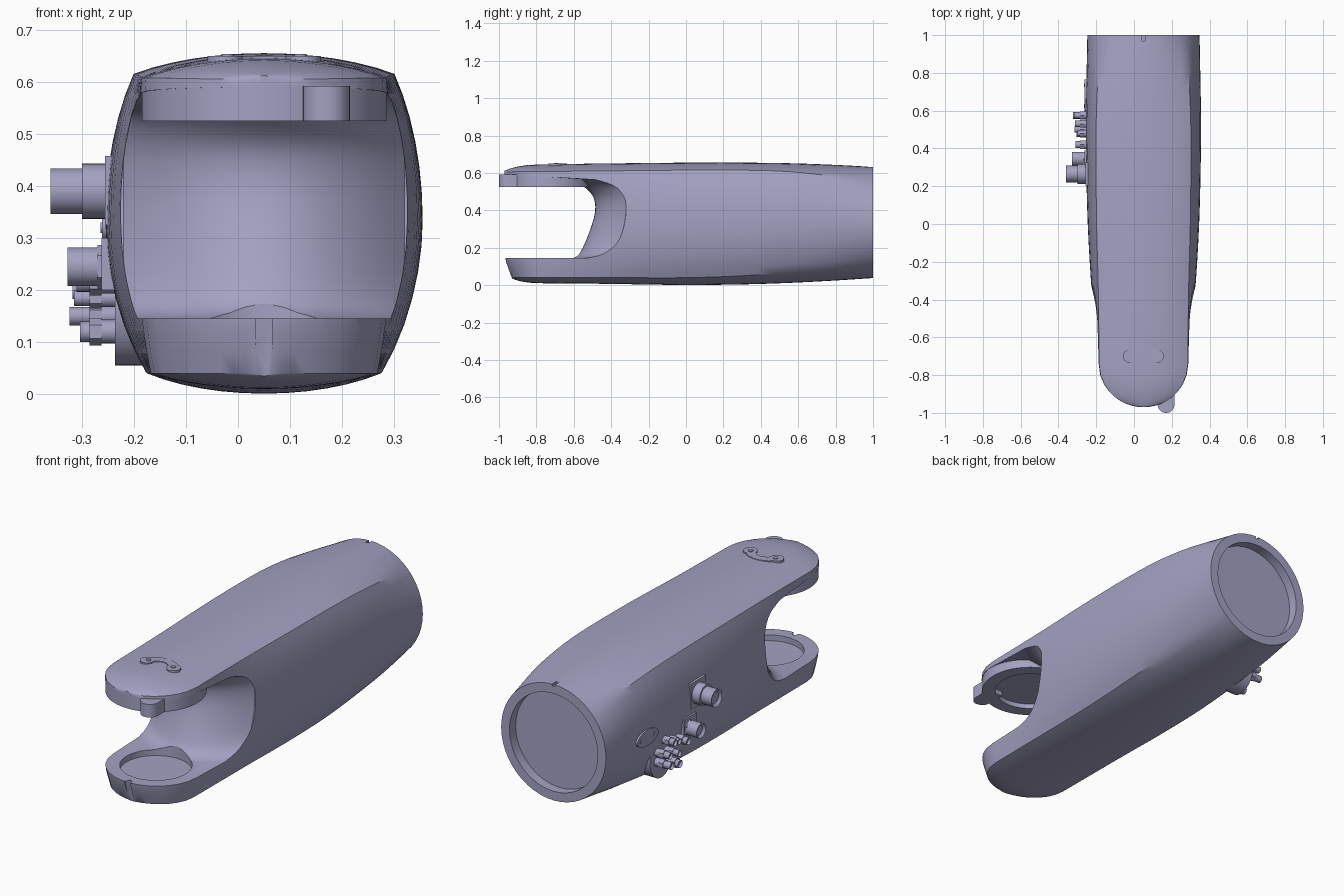
import bpy, bmesh, math
from mathutils import Matrix, Vector

if "Cube" in bpy.data.objects:
    bpy.data.objects.remove(bpy.data.objects["Cube"], do_unlink=True)

CX, ZM = 0.05, 0.335          # body axis
JY = -0.735                   # joint axis

mat = bpy.data.materials.new("lavender grey")
mat.use_nodes = True
COL = (0.37, 0.36, 0.54, 1)
mat.diffuse_color = COL
mat.node_tree.nodes["Principled BSDF"].inputs["Base Color"].default_value = COL


def finish(name, bm, smooth=True):
    bmesh.ops.recalc_face_normals(bm, faces=bm.faces[:])
    me = bpy.data.meshes.new(name)
    bm.to_mesh(me)
    bm.free()
    ob = bpy.data.objects.new(name, me)
    bpy.context.collection.objects.link(ob)
    me.materials.append(mat)
    if smooth:
        smooth_angle(ob)
    return ob


def select(ob):
    bpy.ops.object.select_all(action='DESELECT')
    ob.select_set(True)
    bpy.context.view_layer.objects.active = ob


def smooth_angle(ob):
    select(ob)
    bpy.ops.object.shade_smooth_by_angle(angle=math.radians(32))


def loft(bm, rings):
    """Skin a list of closed rings and cap both ends."""
    vs = [[bm.verts.new(p) for p in r] for r in rings]
    n = len(vs[0])
    for a, b in zip(vs, vs[1:]):
        for i in range(n):
            j = (i + 1) % n
            bm.faces.new((a[i], a[j], b[j], b[i]))
    bm.faces.new(vs[0])
    bm.faces.new(vs[-1])


def add_cyl(bm, a, b, r, seg=32, r2=None):
    a, b = Vector(a), Vector(b)
    d = b - a
    m = Matrix.Translation((a + b) / 2) @ d.to_track_quat('Z', 'Y').to_matrix().to_4x4()
    bmesh.ops.create_cone(bm, cap_ends=True, segments=seg, radius1=r,
                          radius2=r if r2 is None else r2, depth=d.length, matrix=m)


def add_box(bm, lo, hi):
    lo, hi = Vector(lo), Vector(hi)
    m = Matrix.Translation((lo + hi) / 2) @ Matrix.Diagonal((*(hi - lo), 1))
    bmesh.ops.create_cube(bm, size=1, matrix=m)


def cut(ob, cutter):
    cutter.hide_render = True
    md = ob.modifiers.new("cut", 'BOOLEAN')
    md.operation = 'DIFFERENCE'
    md.solver = 'EXACT'
    md.object = cutter
    select(ob)
    bpy.ops.object.modifier_apply(modifier=md.name)
    bpy.data.objects.remove(cutter, do_unlink=True)


# Body stations: y, side w, top corner w, z, crown z, bottom corner w, z, keel z
S = [(1.0, .297, .21, .545, .632, .21, .125, .038),
     (0.8, .301, .238, .58, .643, .22, .095, .025),
     (0.55, .305, .25, .607, .652, .228, .07, .012),
     (0.3, .303, .251, .615, .655, .23, .05, .004),
     (0.0, .295, .248, .615, .655, .225, .04, .001),
     (-0.3, .278, .24, .612, .652, .22, .04, .005),
     (-0.5, .26, .237, .61, .65, .219, .04, .008),
     (-0.74, .245, .235, .608, .645, .2175, .04, .01)]


def catmull(p0, p1, p2, p3, t):
    return [0.5 * (2 * b + (c - a) * t + (2 * a - 5 * b + 4 * c - d) * t * t
                   + (3 * b - a - 3 * c + d) * t ** 3)
            for a, b, c, d in zip(p0, p1, p2, p3)]


stations = []
for i in range(len(S) - 1):
    for k in range(3):
        stations.append(catmull(S[max(i - 1, 0)], S[i], S[i + 1],
                                S[min(i + 2, len(S) - 1)], k / 3))
# Rounded nose
for deg in (0, 15, 28, 40, 50, 60, 68, 75, 81, 86):
    a = math.radians(deg)
    f, e = math.cos(a), math.sin(a) ** 3
    stations.append([-.74 - .23 * math.sin(a), .245 * f, .235 * f, .608 - .003 * e,
                     .645 - .033 * e, .2175 * f, .04, .01 + .025 * e])

S45 = math.sqrt(.5)


def section(st):
    y, w, wt, zt, zc, wb, zb, zk = st
    half = []
    for k in range(25):
        u = math.radians(-90 + 7.5 * k)
        s, c = math.sin(u), math.cos(u)
        cw, cz, ce = (wt, zt, zc) if s >= 0 else (wb, zb, zk)
        if abs(s) <= S45 + 1e-6:
            x = w - (w - cw) * (1 - c) / (1 - S45)
            z = ZM + (cz - ZM) * abs(s) / S45
        else:
            x = cw * c / S45
            z = cz + (ce - cz) * (abs(s) - S45) / (1 - S45)
        # lower lip slopes back under the nose
        slope = min(max((.145 - z) / .11, 0), 1) * max(0, -(y + .74) / .23)
        half.append((x, y + .04 * slope, z))
    return ([(CX + x, y, z) for x, y, z in half]
            + [(CX - x, y, z) for x, y, z in half[-2:0:-1]])


bm = bmesh.new()
loft(bm, [section(s) for s in stations])
body = finish("arm_body", bm, False)

# Fork opening: yz profile blended from the middle web to the side edges
MID = [(-1.2, .145), (-.62, .145), (-.57, .17), (-.53, .25), (-.495, .35),
       (-.485, .42), (-.5, .48), (-.55, .53), (-.61, .568), (-1.2, .605)]
EDGE = [(-1.2, .145), (-.50, .145), (-.42, .165), (-.36, .22), (-.325, .32),
        (-.315, .41), (-.325, .48), (-.365, .535), (-.45, .563), (-1.2, .605)]
# refine the profile with rounded spans
def refine(p):
    out = [p[0]]
    for i in range(1, len(p) - 2):
        a = p[i - 1] if i > 1 else p[i]
        d = p[i + 2] if i < len(p) - 3 else p[i + 1]
        out += [catmull(a, p[i], p[i + 1], d, k / 3) for k in range(3)]
    return out + [p[-2], p[-1]]


MID, EDGE = refine(MID), refine(EDGE)
bm = bmesh.new()
rings = []
for i in range(25):
    t = -.36 + .03 * i
    k = min(1, (t / .275) ** 2)
    rings.append([(CX + t, a[0] + (b[0] - a[0]) * k, a[1] + (b[1] - a[1]) * k)
                  for a, b in zip(MID, EDGE)])
loft(bm, rings)
cut(body, finish("fork_cutter", bm, False))

# Round recesses in the rear end and the lower prong, and a rear key notch
for a, b, r in (((CX, .95, ZM), (CX, 1.1, ZM), .25),
                ((CX, JY, .115), (CX, JY, .2), .168)):
    bm = bmesh.new()
    add_cyl(bm, a, b, r, 64)
    cut(body, finish("recess_cutter", bm, False))
bm = bmesh.new()
add_box(bm, (CX - .008, .97, .622), (CX + .008, 1.05, .7))
cut(body, finish("notch_cutter", bm, False))
smooth_angle(body)

# Joint boss under the upper prong, with a ring recess
bm = bmesh.new()
prof = [(.17, .55), (.17, .525), (.235, .525), (.235, .597)]
n = 64
vs = [[bm.verts.new((CX + r * math.cos(2 * math.pi * i / n),
                     JY + r * math.sin(2 * math.pi * i / n), z)) for i in range(n)]
      for r, z in prof]
for a, b in zip(vs, vs[1:]):
    for i in range(n):
        j = (i + 1) % n
        bm.faces.new((a[i], a[j], b[j], b[i]))
bm.faces.new(vs[0])
bm.faces.new(vs[-1])
finish("joint_boss", bm)

# Stop tab at the nose
bm = bmesh.new()
add_cyl(bm, (.17, -.955, .525), (.17, -.955, .592), .045)
add_box(bm, (.125, -.955, .525), (.215, -.86, .592))
finish("stop_tab", bm)

# Curved cover plate with two screws on the upper prong
bm = bmesh.new()
rows = []
for i in range(17):
    s = -1 + i / 8
    wid = .02 + .018 * abs(s) ** 2 if abs(s) < .95 else .03
    c = Vector((CX + .075 * s, -.655 - .045 * s * s))
    rows.append([(c.x, c.y - wid, .635), (c.x, c.y + wid, .635),
                 (c.x, c.y + wid, .65), (c.x, c.y - wid, .65)])
loft(bm, rows)
for sx in (-1, 1):
    add_cyl(bm, (CX + .075 * sx, -.70, .63), (CX + .075 * sx, -.70, .65), .034, 24)
    add_cyl(bm, (CX + .07 * sx, -.695, .64), (CX + .07 * sx, -.695, .654), .012, 16)
finish("cover_plate", bm)

# Connector mounting plate and two large connectors
bm = bmesh.new()
add_box(bm, (-.256, .205, .325), (-.22, .325, .458))
add_box(bm, (-.262, .29, .2), (-.20, .39, .3))
finish("connector_plate", bm, False)


def connector(name, y, z, steps, seg=32):
    bm = bmesh.new()
    x = -.2
    for x2, r, sg in steps:
        add_cyl(bm, (x, y, z), (x2, y, z), r, sg)
        x = x2
    # open socket at the tip
    tip = [f for f in bm.faces if all(v.co.x < x + 1e-4 for v in f.verts)]
    r = steps[-1][1]
    bmesh.ops.inset_region(bm, faces=tip, thickness=r * .3)
    bmesh.ops.translate(bm, verts=list({v for f in tip for v in f.verts}), vec=(.012, 0, 0))
    finish(name, bm)


connector("large_connector", .265, .39, [(-.30, .053, 32), (-.36, .044, 32)])
connector("medium_connector", .345, .245, [(-.27, .042, 6), (-.328, .037, 32)])

# Small fittings on an oval pad
for i, (y, z, xe, r) in enumerate([(.53, .25, -.312, .02), (.48, .235, -.30, .018),
                                   (.575, .20, -.318, .02), (.50, .185, -.315, .018),
                                   (.575, .15, -.324, .021), (.48, .12, -.304, .023),
                                   (.42, .215, -.31, .022)]):
    connector("small_fitting_%d" % (i + 1), y, z,
              [(-.262, r, 16), (-.285, r * 1.15, 6), (xe, r * .85, 16)])


def oval_pad(name, c, ry, rz, depth):
    bm = bmesh.new()
    add_cyl(bm, (0, 0, 0), (depth, 0, 0), 1, 48)
    bmesh.ops.transform(bm, verts=bm.verts[:], matrix=Matrix.Translation(c)
                        @ Matrix.Diagonal((1, ry, rz, 1)))
    return bm


finish("fitting_pad", oval_pad("pad", (-.236, .535, .17), .095, .115, .09))

# Flush oval cover with two screws on the right side
bm = oval_pad("cover", (-.261, .68, .32), .085, .04, .03)
for dy in (-.055, .055):
    add_cyl(bm, (-.25, .68 + dy, .32), (-.264, .68 + dy, .32), .01, 16)
finish("side_cover", bm)
